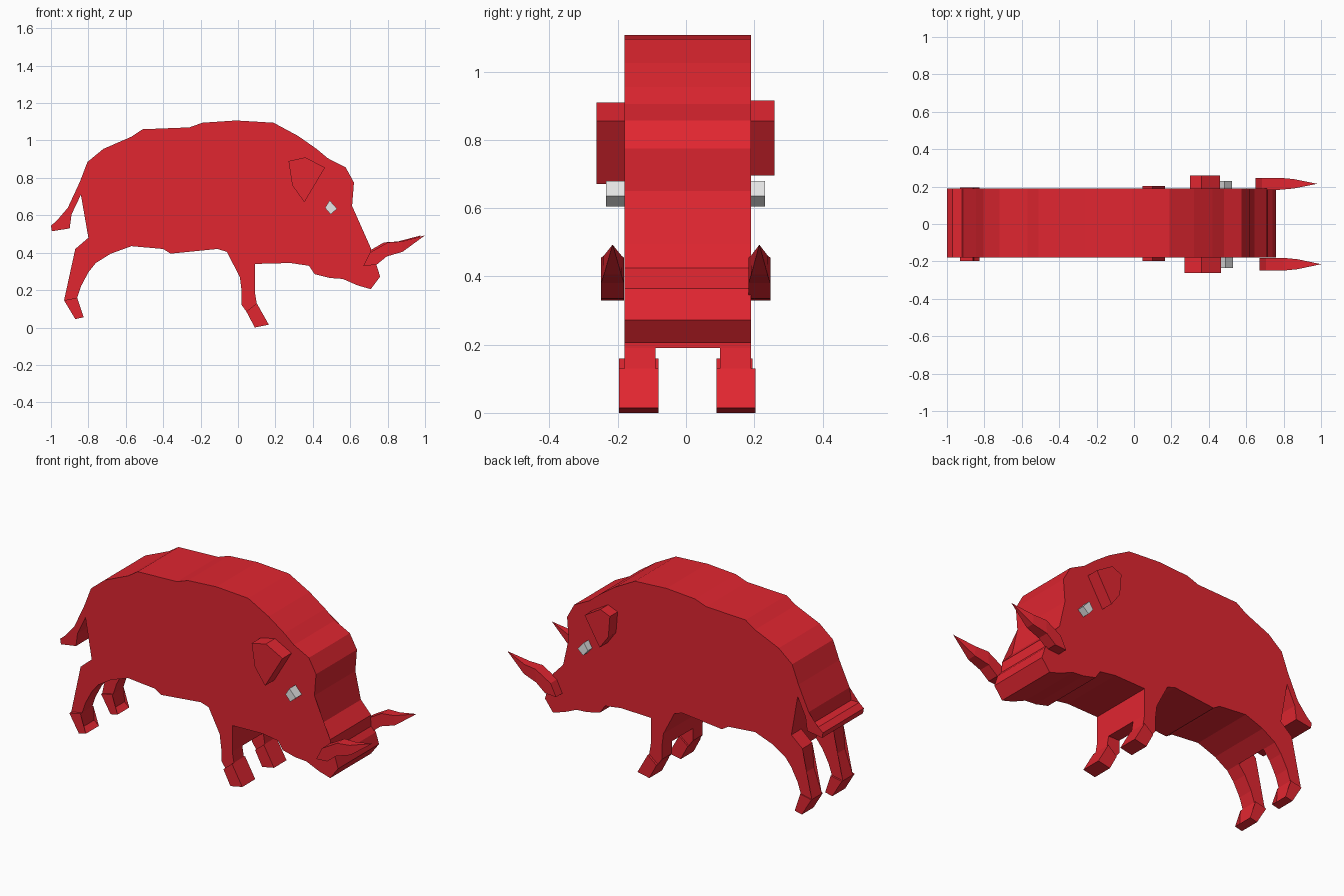
import bpy, bmesh


def material(name, rgb):
    m = bpy.data.materials.new(name)
    m.diffuse_color = (*rgb, 1)
    return m


RED = material("red", (0.75, 0.019, 0.03))
WHITE = material("eye_white", (0.8, 0.8, 0.8))


def slab(name, profile, y0, y1, mat=RED, taper=None):
    """Extrude an (x, z) profile from y0 to y1; taper(x) scales the thickness."""
    bm = bmesh.new()
    mid, half = (y0 + y1) / 2, (y1 - y0) / 2
    rings = []
    for side in (-1, 1):
        rings.append([bm.verts.new((x, mid + side * half * (taper(x) if taper else 1), z))
                      for x, z in profile])
    a, b = rings
    bm.faces.new(a)
    bm.faces.new(b[::-1])
    n = len(a)
    for i in range(n):
        j = (i + 1) % n
        bm.faces.new((a[j], a[i], b[i], b[j]))
    if taper:
        bmesh.ops.remove_doubles(bm, verts=bm.verts, dist=0.001)
    bmesh.ops.triangulate(bm, faces=[f for f in bm.faces if len(f.verts) > 4])
    bmesh.ops.recalc_face_normals(bm, faces=bm.faces)
    me = bpy.data.meshes.new(name)
    bm.to_mesh(me)
    bm.free()
    me.materials.append(mat)
    ob = bpy.data.objects.new(name, me)
    bpy.context.collection.objects.link(ob)
    return ob


def shifted(profile, dx, dz=0):
    return [(x + dx, z + dz) for x, z in profile]


# Body silhouette: tail, back, head, snout, belly, shoulder
tail = [(-0.84, 0.71), (-0.89, 0.605), (-0.90, 0.53), (-0.995, 0.515), (-1.0, 0.545),
        (-0.97, 0.57), (-0.92, 0.57), (-0.91, 0.64), (-0.845, 0.78)]
back = [(-0.805, 0.885), (-0.72, 0.955), (-0.57, 1.02), (-0.51, 1.06), (-0.26, 1.07),
        (-0.19, 1.095), (-0.01, 1.107), (0.19, 1.095), (0.32, 1.025), (0.42, 0.955)]
head = [(0.48, 0.905), (0.575, 0.857), (0.62, 0.775), (0.61, 0.65), (0.645, 0.495),
        (0.71, 0.425), (0.715, 0.365), (0.74, 0.335), (0.76, 0.272), (0.71, 0.205),
        (0.64, 0.225), (0.56, 0.26), (0.49, 0.265), (0.41, 0.285), (0.38, 0.33)]
belly = [(0.28, 0.345), (0.09, 0.34), (0.09, 0.19), (0.02, 0.19), (0.01, 0.27),
         (-0.06, 0.405), (-0.11, 0.42), (-0.36, 0.395), (-0.40, 0.42), (-0.57, 0.435),
         (-0.68, 0.395), (-0.76, 0.345), (-0.80, 0.48)]
slab("body", tail + back + head + belly, -0.18, 0.19)

# Legs and hooves
rear_leg = [(-0.80, 0.48), (-0.87, 0.42), (-0.88, 0.28), (-0.93, 0.145), (-0.86, 0.16),
            (-0.84, 0.22), (-0.80, 0.295), (-0.76, 0.345)]
rear_hoof = [(-0.93, 0.145), (-0.87, 0.045), (-0.825, 0.055), (-0.855, 0.08), (-0.86, 0.16)]
front_leg = [(0.02, 0.19), (0.02, 0.12), (0.045, 0.085), (0.10, 0.13), (0.09, 0.19)]
front_hoof = [(0.045, 0.085), (0.09, 0.0), (0.165, 0.015), (0.10, 0.13)]
for side, leg, hoof in (("right", (-0.18, -0.09), (-0.197, -0.08)),
                        ("left", (0.10, 0.19), (0.09, 0.203))):
    slab("rear_leg_" + side, rear_leg, *leg)
    slab("rear_hoof_" + side, rear_hoof, hoof[0], min(hoof[1], 0.195))
    slab("front_leg_" + side, front_leg, *leg)
    slab("front_hoof_" + side, front_hoof, *hoof)

# Ears, eyes and tusks
ear = [(0.27, 0.89), (0.36, 0.91), (0.465, 0.855), (0.355, 0.67), (0.29, 0.76)]
ear_left = [(0.30, 0.89), (0.36, 0.915), (0.46, 0.855), (0.365, 0.695), (0.31, 0.77)]
eye = [(0.49, 0.68), (0.53, 0.635), (0.495, 0.605), (0.465, 0.64)]
tusk = [(0.67, 0.33), (0.705, 0.40), (0.80, 0.455), (0.875, 0.46), (1.0, 0.493),
        (0.88, 0.405), (0.795, 0.38), (0.74, 0.335)]


def tusk_taper(x):
    return 1 if x < 0.85 else max(0.0, (1.0 - x) / 0.16)


slab("ear_right", ear, -0.262, -0.17)
slab("ear_left", ear_left, 0.18, 0.26)
slab("eye_right", eye, -0.235, -0.17, WHITE)
slab("eye_left", shifted(eye, -0.005), 0.18, 0.231, WHITE)
slab("tusk_right", tusk, -0.249, -0.181, RED, tusk_taper)
ob = slab("tusk_left", tusk, 0.183, 0.247, RED, tusk_taper)
ob.location.x = -0.02
